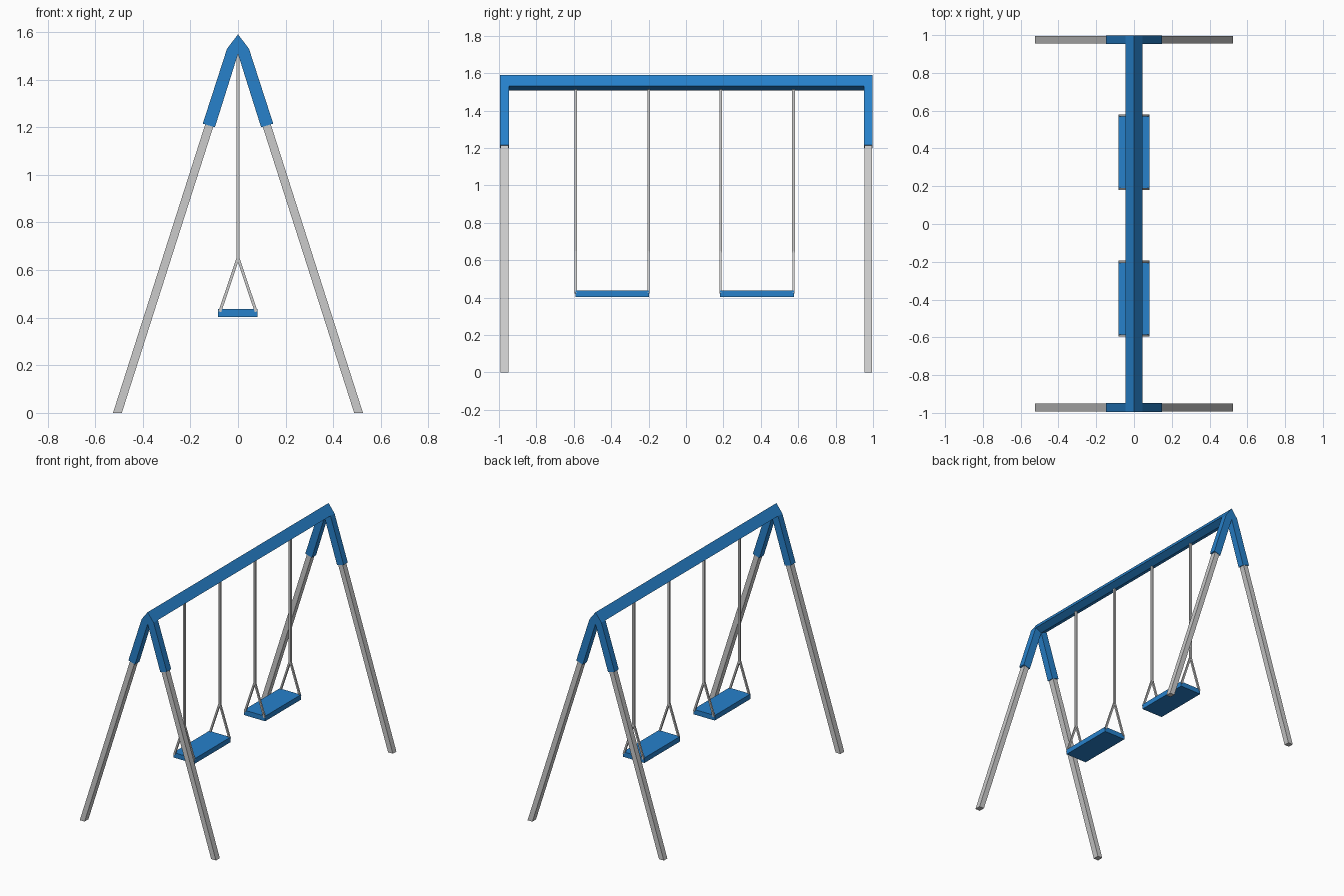
import bpy, bmesh
from mathutils import Vector

if "Cube" in bpy.data.objects:
    bpy.data.objects.remove(bpy.data.objects["Cube"])

blue = bpy.data.materials.new("blue_paint")
blue.diffuse_color = (0.02, 0.22, 0.60, 1)
blue.use_nodes = True
blue.node_tree.nodes["Principled BSDF"].inputs["Base Color"].default_value = blue.diffuse_color


def prism(name, profile, y0, y1, mat=None):
    """Extrude an (x, z) outline along y."""
    bm = bmesh.new()
    face = bm.faces.new([bm.verts.new((x, y0, z)) for x, z in profile])
    ext = bmesh.ops.extrude_face_region(bm, geom=[face])["geom"]
    verts = [v for v in ext if isinstance(v, bmesh.types.BMVert)]
    bmesh.ops.translate(bm, verts=verts, vec=(0, y1 - y0, 0))
    bmesh.ops.recalc_face_normals(bm, faces=bm.faces)
    me = bpy.data.meshes.new(name)
    bm.to_mesh(me)
    bm.free()
    ob = bpy.data.objects.new(name, me)
    bpy.context.collection.objects.link(ob)
    if mat:
        me.materials.append(mat)
    return ob


def strand(name, a, b, y, w=0.012):
    """Thin square bar between two (x, z) points, centred on y."""
    a, b = Vector(a), Vector(b)
    d = (b - a).normalized() * w / 2
    n = Vector((-d.y, d.x))
    return prism(name, [a + n, b + n, b - n, a - n], y - w / 2, y + w / 2)


# top beam with a kite-shaped section
prism("top_beam", [(0, 1.59), (0.046, 1.53), (0, 1.508), (-0.046, 1.53)],
      -0.95, 0.955, blue)

# end frames: bent sleeve bracket and two splayed legs
half = [(0.046, 1.53), (0.148, 1.215), (0.097, 1.2)]
sleeve = [(0, 1.59)] + half + [(0, 1.508)] + [(-x, z) for x, z in reversed(half)]
for end, y0, y1 in (("front", -0.995, -0.947), ("back", 0.952, 0.997)):
    prism(end + "_sleeve", sleeve, y0, y1, blue)
    for side, s in (("left", -1), ("right", 1)):
        leg = [(s * 0.525, 0), (s * 0.488, 0), (s * 0.095, 1.23), (s * 0.132, 1.23)]
        prism(f"{end}_{side}_leg", leg, y0 + 0.003, y1 - 0.003)

# swings: seat, two hanging rods, and a triangle of bars at each seat end
for label, yc in (("front", -0.395), ("back", 0.38)):
    prism(label + "_seat", [(-0.083, 0.402), (0.081, 0.402), (0.081, 0.437), (-0.083, 0.437)],
          yc - 0.197, yc + 0.197, blue)
    for i, y in enumerate((yc - 0.195, yc + 0.195)):
        strand(f"{label}_hanger_{i}", (0, 0.64), (0, 1.53), y, 0.014)
        for s in (-1, 1):
            strand(f"{label}_seat_bar_{i}_{s}", (0, 0.652), (s * 0.076, 0.425), y)
